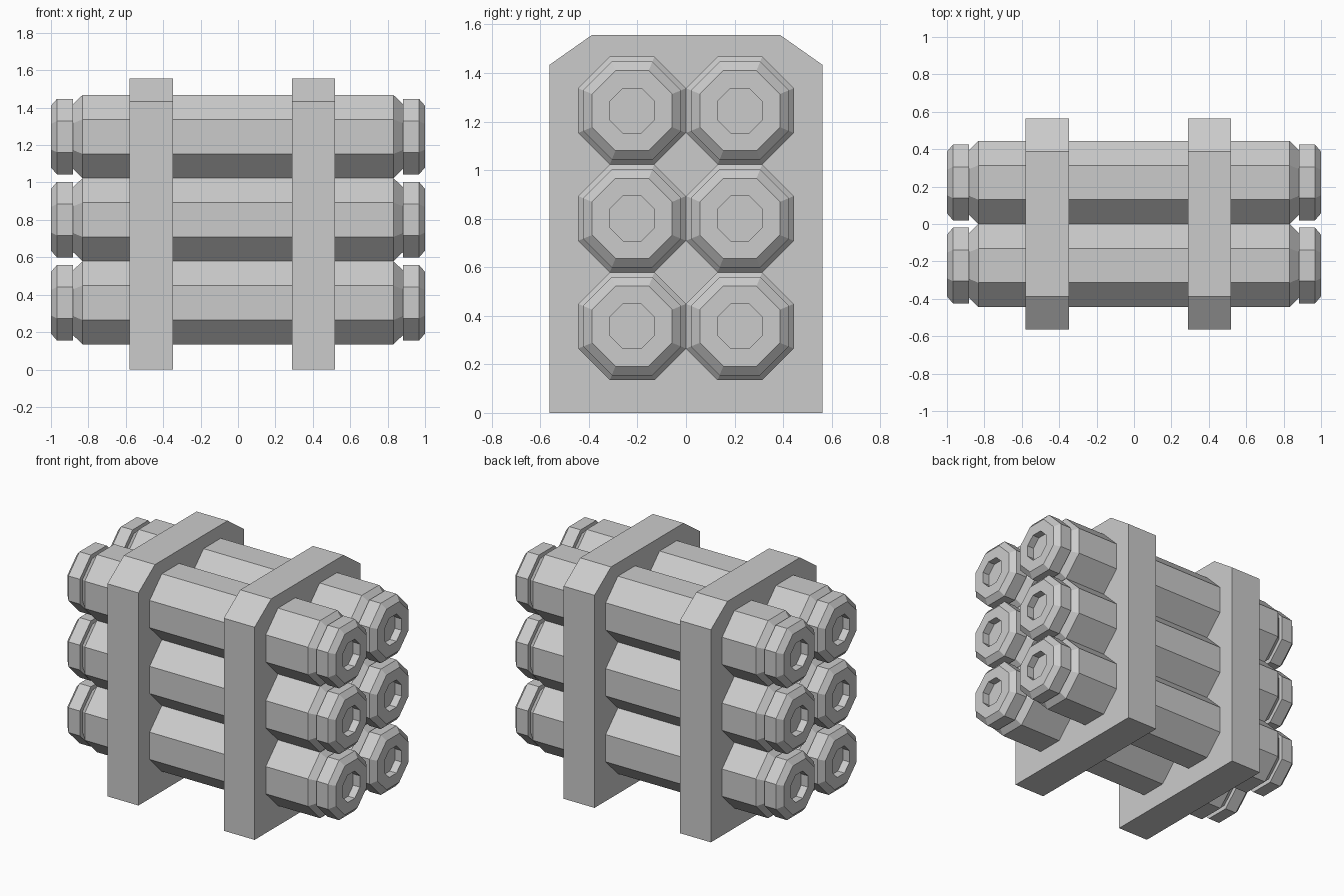
import bpy, bmesh, math

if "Cube" in bpy.data.objects:
    bpy.data.objects.remove(bpy.data.objects["Cube"])


def make_object(name, bm):
    bmesh.ops.recalc_face_normals(bm, faces=bm.faces)
    mesh = bpy.data.meshes.new(name)
    bm.to_mesh(mesh)
    bm.free()
    obj = bpy.data.objects.new(name, mesh)
    bpy.context.collection.objects.link(obj)
    return obj


def octagon_lathe(name, profile, y, z):
    """Sweep (x, flat radius) pairs around an x-axis line, with closed ends."""
    bm = bmesh.new()
    rings = []
    for x, flat in profile:
        r = flat / math.cos(math.pi / 8)
        angles = [math.pi / 8 + i * math.pi / 4 for i in range(8)]
        rings.append([bm.verts.new((x, y + r * math.cos(a), z + r * math.sin(a)))
                      for a in angles])
    for a, b in zip(rings, rings[1:]):
        for i in range(8):
            j = (i + 1) % 8
            bm.faces.new((a[i], a[j], b[j], b[i]))
    bm.faces.new(rings[0])
    bm.faces.new(rings[-1])
    return make_object(name, bm)


def plate(name, x0, x1):
    half = [(0.563, 0), (0.563, 1.433), (0.387, 1.557)]
    outline = half + [(-y, z) for y, z in reversed(half)]
    bm = bmesh.new()
    face = bm.faces.new([bm.verts.new((x0, y, z)) for y, z in outline])
    ext = bmesh.ops.extrude_face_region(bm, geom=[face], use_keep_orig=True)
    verts = [g for g in ext["geom"] if isinstance(g, bmesh.types.BMVert)]
    bmesh.ops.translate(bm, verts=verts, vec=(x1 - x0, 0, 0))
    return make_object(name, bm)


# Two upright support plates with chamfered top corners
plate("left_plate", -0.58, -0.348)
plate("right_plate", 0.288, 0.518)

# Half profile of a canister: body, tapered shoulder, bevelled cap, recess
end = [(0.832, 0.222), (0.883, 0.172), (0.883, 0.202), (0.968, 0.202),
       (1.0, 0.165), (1.0, 0.092), (0.95, 0.092)]
profile = [(-x, r) for x, r in reversed(end)] + end

# Two columns of three canisters
for side, y in (("front", -0.222), ("back", 0.222)):
    for level, z in (("lower", 0.357), ("middle", 0.801), ("upper", 1.245)):
        octagon_lathe(f"{side}_{level}_canister", profile, y, z)
